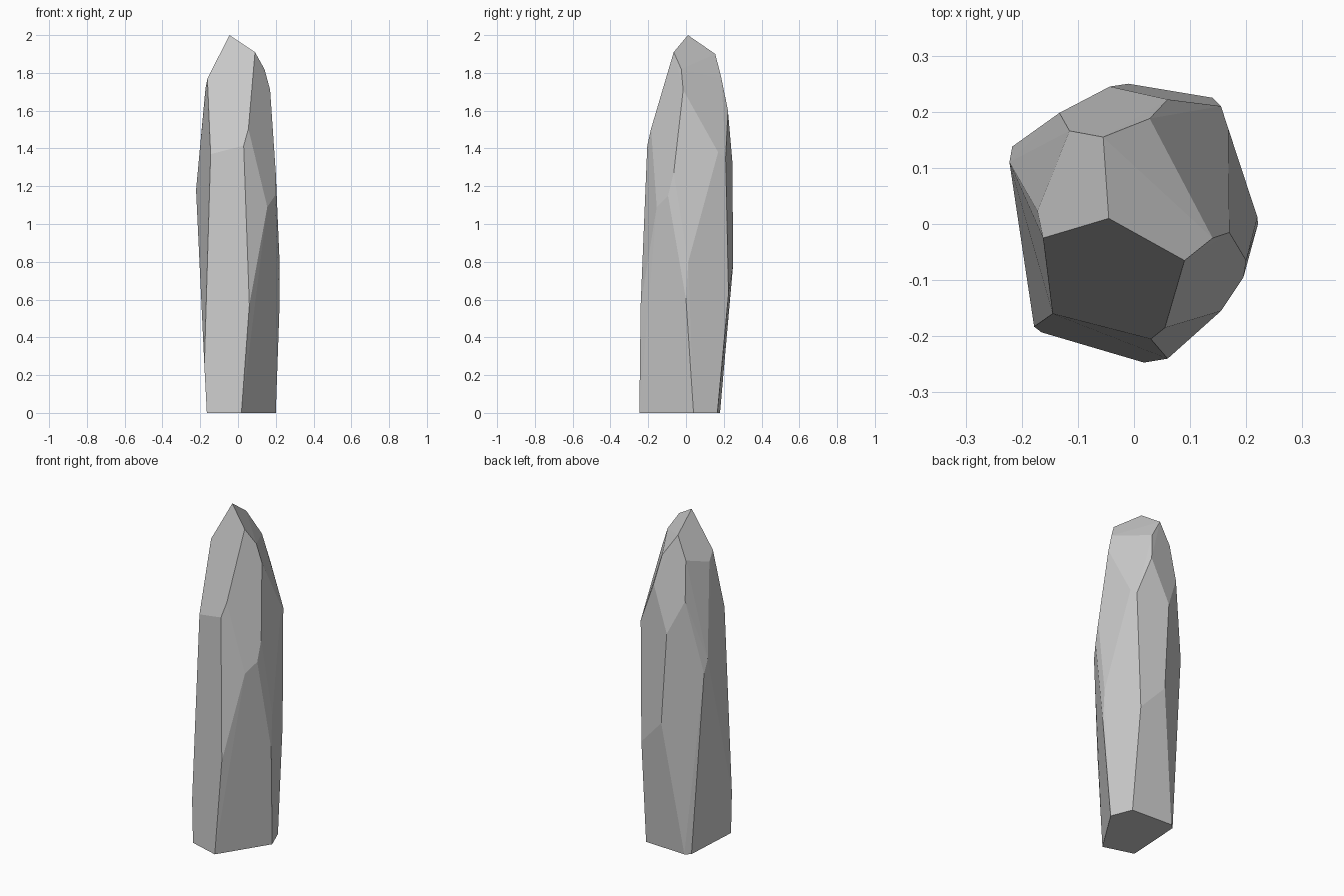
import bpy, bmesh, math

# Corner points of the faceted stone, grouped by level: (x, y, z)
base = [(0.018, -0.247, 0), (0.2, 0.04, 0), (0.15, 0.166, 0),
        (-0.115, 0.18, 0), (-0.145, 0.155, 0), (-0.165, -0.193, 0)]
lower = [(0.06, -0.24, 0.57), (0.221, 0.0, 0.6), (0.22, 0.012, 0.8),
         (0.14, 0.225, 0.63), (-0.01, 0.25, 0.79), (-0.178, -0.183, 0.25)]
middle = [(0.155, -0.155, 1.09), (0.195, -0.095, 1.15), (0.2, -0.065, 1.27),
          (0.168, 0.17, 1.38), (0.155, 0.21, 1.35), (-0.043, 0.245, 1.335),
          (-0.217, 0.138, 1.10), (-0.222, 0.11, 1.18)]
shoulder = [(-0.145, -0.16, 1.37), (-0.143, -0.14, 1.435), (0.03, -0.205, 1.415),
            (0.055, -0.185, 1.504), (0.06, 0.222, 1.6), (-0.133, 0.198, 1.537)]
tip = [(0.17, -0.015, 1.71), (0.14, -0.025, 1.82), (0.09, -0.065, 1.91),
       (-0.045, 0.01, 2.0), (-0.055, 0.155, 1.9), (0.028, 0.188, 1.77),
       (-0.115, 0.166, 1.766), (-0.172, 0.023, 1.72), (-0.162, -0.025, 1.77)]

# Convex stone shell, with near-flat triangles merged into facets
bm = bmesh.new()
for level in (base, lower, middle, shoulder, tip):
    for p in level:
        bm.verts.new(p)
hull = bmesh.ops.convex_hull(bm, input=bm.verts[:])
loose = [v for v in bm.verts if not v.link_faces]
bmesh.ops.delete(bm, geom=loose, context='VERTS')
bmesh.ops.dissolve_limit(bm, angle_limit=math.radians(2.5),
                         verts=bm.verts[:], edges=bm.edges[:])
bmesh.ops.recalc_face_normals(bm, faces=bm.faces[:])

mesh = bpy.data.meshes.new("standing_stone")
bm.to_mesh(mesh)
bm.free()
stone = bpy.data.objects.new("standing_stone", mesh)
bpy.context.collection.objects.link(stone)
